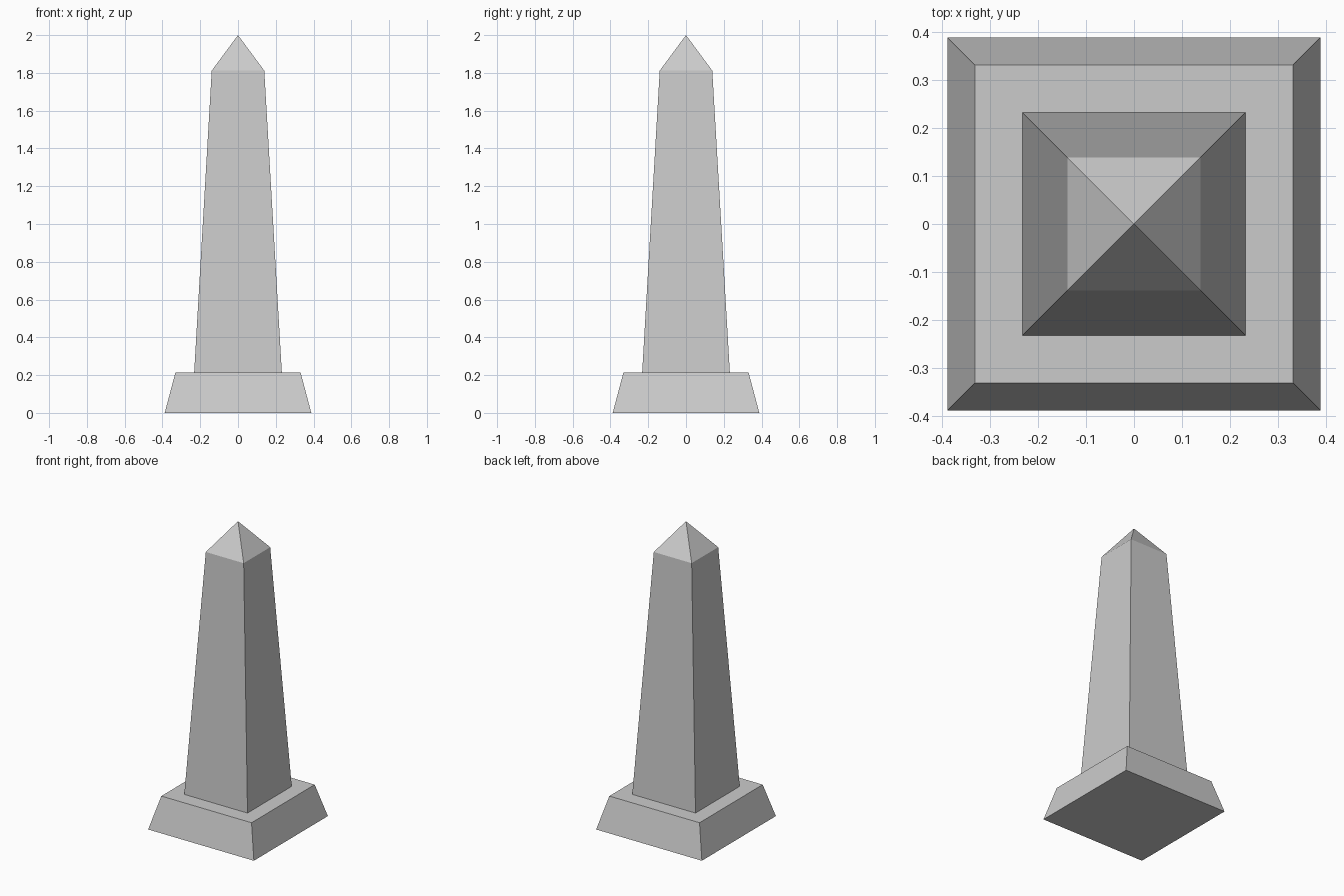
import bpy
import bmesh

if "Cube" in bpy.data.objects:
    bpy.data.objects.remove(bpy.data.objects["Cube"])


def square_tower(name, levels):
    """Closed flat-faced solid from (half_width, z) levels; half_width 0 is a point."""
    bm = bmesh.new()
    rings = []
    for h, z in levels:
        corners = [(-h, -h), (h, -h), (h, h), (-h, h)] if h > 0 else [(0, 0)]
        rings.append([bm.verts.new((x, y, z)) for x, y in corners])

    bm.faces.new(rings[0][::-1])
    for low, high in zip(rings, rings[1:]):
        for i in range(4):
            j = (i + 1) % 4
            if len(high) == 1:
                bm.faces.new((low[i], low[j], high[0]))
            else:
                bm.faces.new((low[i], low[j], high[j], high[i]))
    if len(rings[-1]) == 4:
        bm.faces.new(rings[-1])

    mesh = bpy.data.meshes.new(name)
    bm.to_mesh(mesh)
    bm.free()
    obj = bpy.data.objects.new(name, mesh)
    bpy.context.collection.objects.link(obj)
    return obj


# Sloped base block
square_tower("plinth", [(0.388, 0.0), (0.331, 0.215)])

# Tapered shaft with its pyramid tip
square_tower("obelisk_shaft", [(0.232, 0.215), (0.139, 1.812), (0, 2.0)])
